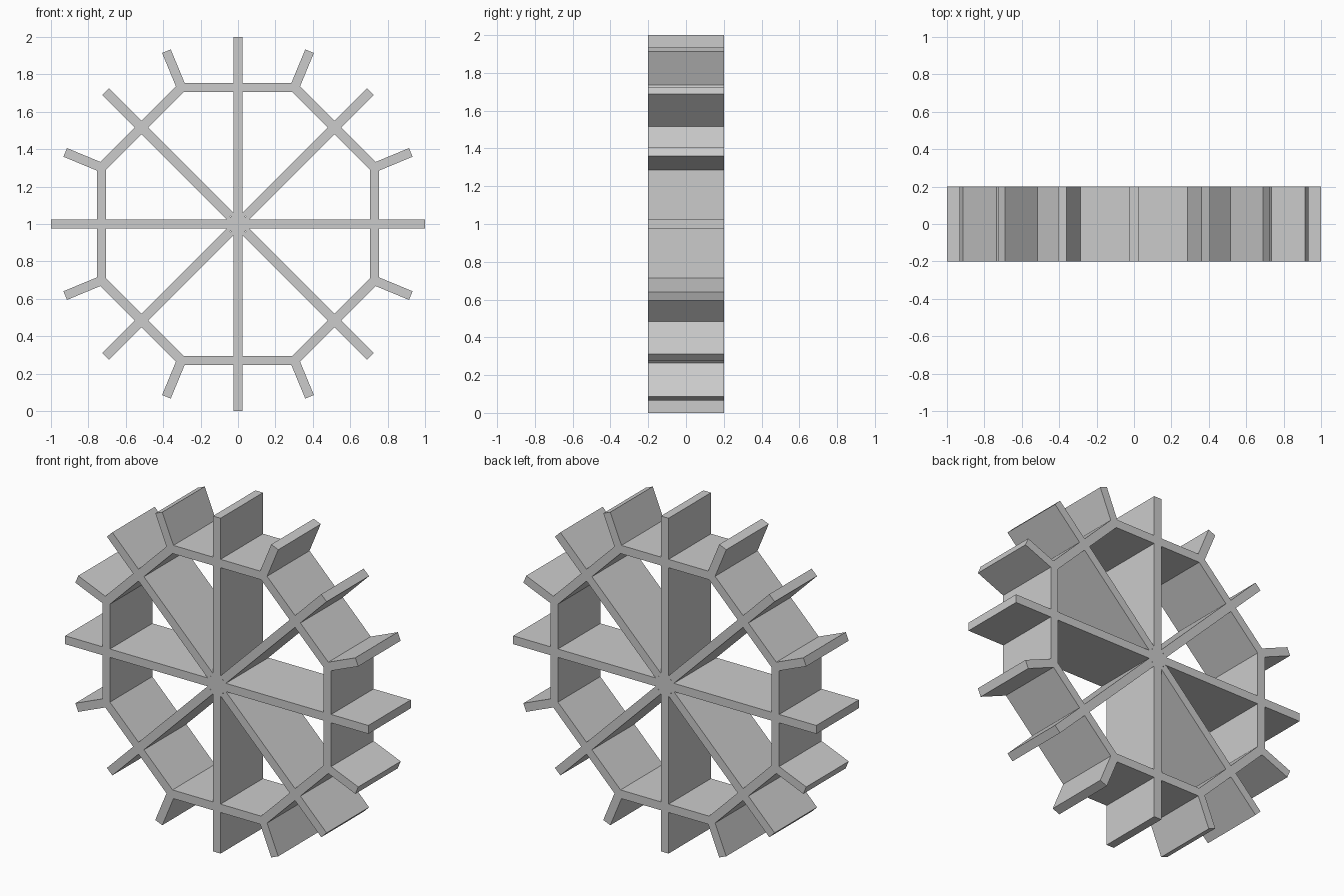
import bpy, bmesh, math
from mathutils import Matrix

if "Cube" in bpy.data.objects:
    bpy.data.objects.remove(bpy.data.objects["Cube"])

CZ, HALF, T = 1.0, 0.2, 0.05      # axle height, half width, board thickness
APO = 0.73                        # rim apothem to board centre


def finish(name, bm):
    bmesh.ops.recalc_face_normals(bm, faces=bm.faces[:])
    me = bpy.data.meshes.new(name)
    bm.to_mesh(me)
    bm.free()
    ob = bpy.data.objects.new(name, me)
    ob.location.z = CZ
    bpy.context.collection.objects.link(ob)
    return ob


def box(bm, x0, x1, z0, z1, angle=0.0):
    m = (Matrix.Rotation(-angle, 4, 'Y')
         @ Matrix.Translation(((x0 + x1) / 2, 0, (z0 + z1) / 2))
         @ Matrix.Diagonal((x1 - x0, 2 * HALF, z1 - z0, 1)))
    bmesh.ops.create_cube(bm, size=1, matrix=m)


def boards(name, r0, r1, angles):
    bm = bmesh.new()
    for a in angles:
        box(bm, r0, r1, -T / 2, T / 2, math.radians(a))
    finish(name, bm)


# spokes: straight ones meet at the axle, diagonal ones stop at the hub
boards("straight_spokes", -APO, APO, (0, 90))
boards("diagonal_spokes", 0.058, APO, (45, 135, 225, 315))

# paddles outside the rim
boards("spoke_paddles", APO, 1.0, range(0, 360, 45))
boards("corner_paddles", 0.80, 1.0, [22.5 + 45 * i for i in range(8)])

# small stepped hub
bm = bmesh.new()
box(bm, -0.055, 0.055, -0.038, 0.038)
box(bm, -0.038, 0.038, -0.058, 0.058)
finish("hub", bm)

# octagonal rim with mitred corners
bm = bmesh.new()
loops = []
for apo, y in ((APO + T / 2, -HALF), (APO + T / 2, HALF),
               (APO - T / 2, HALF), (APO - T / 2, -HALF)):
    r = apo / math.cos(math.pi / 8)
    loops.append([bm.verts.new((r * math.cos(math.pi * (i + 0.5) / 4), y,
                                r * math.sin(math.pi * (i + 0.5) / 4)))
                  for i in range(8)])
for k in range(4):
    a, b = loops[k], loops[(k + 1) % 4]
    for i in range(8):
        j = (i + 1) % 8
        bm.faces.new((a[i], a[j], b[j], b[i]))
finish("rim", bm)
